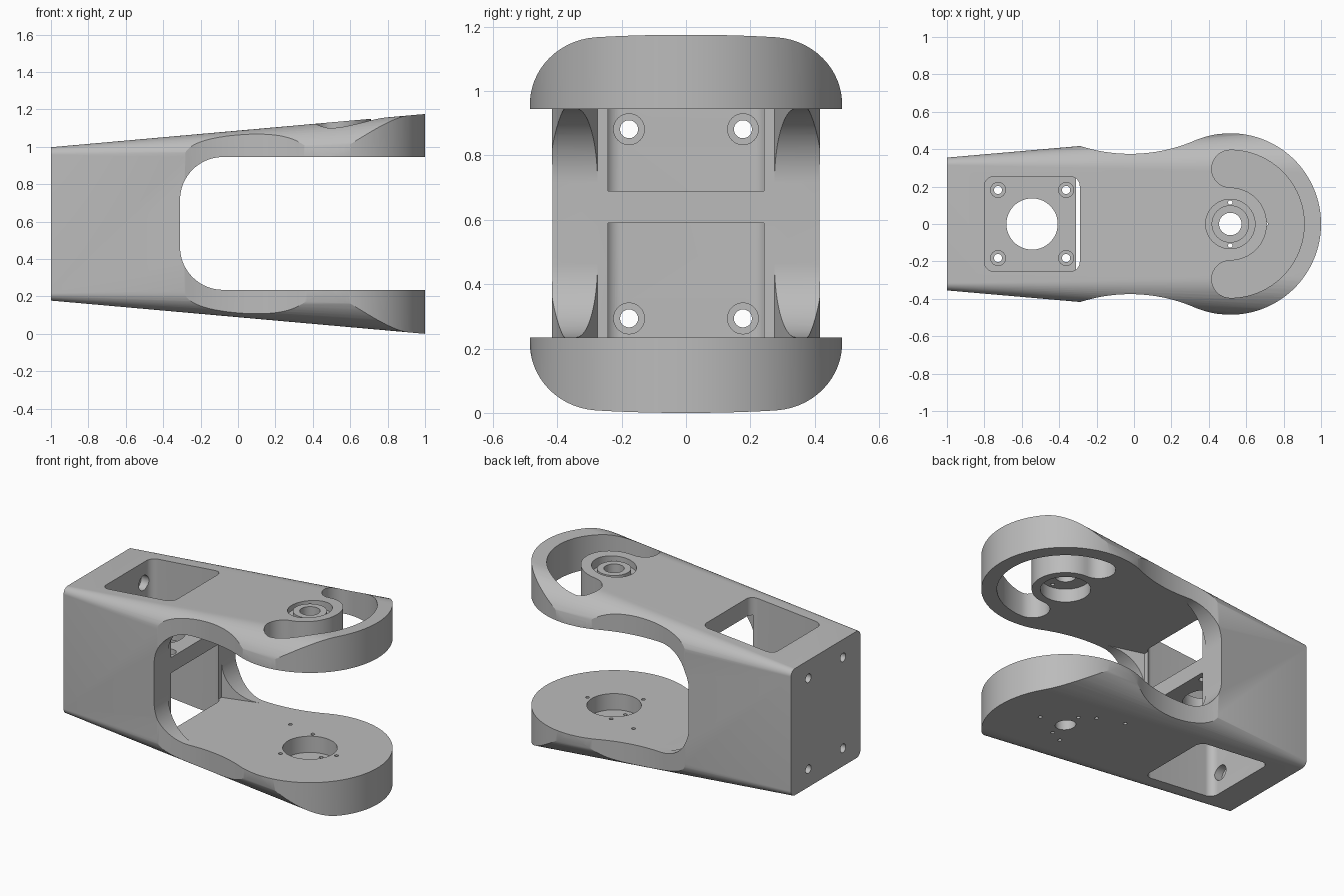
import bpy, bmesh
from math import cos, sin, radians, sqrt

cube = bpy.data.objects.get("Cube")
if cube:
    bpy.data.objects.remove(cube, do_unlink=True)

grey = bpy.data.materials.new("machined grey")
grey.use_nodes = True
GREY = (0.5, 0.5, 0.5, 1)
grey.diffuse_color = GREY
grey.node_tree.nodes["Principled BSDF"].inputs["Base Color"].default_value = GREY

MID = 0.5875             # mid height
PIVOT = 0.515            # x of the fork pivot
SLOT_LO, SLOT_HI, SLOT_X = 0.235, 0.945, -0.31


def arc(cx, cy, r, a0, a1, n=16):
    steps = [radians(a0 + (a1 - a0) * i / n) for i in range(n + 1)]
    return [(cx + r * cos(a), cy + r * sin(a)) for a in steps]


def rounded(x0, x1, y0, y1, r, n=12):
    return (arc(x1 - r, y1 - r, r, 0, 90, n) + arc(x0 + r, y1 - r, r, 90, 180, n)
            + arc(x0 + r, y0 + r, r, 180, 270, n) + arc(x1 - r, y0 + r, r, 270, 360, n))


def loft(name, ring_a, ring_b):
    """Solid between two matching rings of 3D points."""
    bm = bmesh.new()
    a = [bm.verts.new(p) for p in ring_a]
    b = [bm.verts.new(p) for p in ring_b]
    n = len(a)
    bm.faces.new(a)
    bm.faces.new(b[::-1])
    for i in range(n):
        j = (i + 1) % n
        bm.faces.new((a[i], b[i], b[j], a[j]))
    bmesh.ops.recalc_face_normals(bm, faces=bm.faces)
    mesh = bpy.data.meshes.new(name)
    bm.to_mesh(mesh)
    bm.free()
    mesh.materials.append(grey)
    ob = bpy.data.objects.new(name, mesh)
    bpy.context.collection.objects.link(ob)
    return ob


def prism(pts, lo, hi, axis="z"):
    """Extrude a 2D outline along an axis."""
    clean = []
    for p in pts:
        if not clean or abs(p[0] - clean[-1][0]) + abs(p[1] - clean[-1][1]) > 1e-5:
            clean.append(p)
    if abs(clean[0][0] - clean[-1][0]) + abs(clean[0][1] - clean[-1][1]) < 1e-5:
        clean.pop()
    place = {"z": lambda p, t: (p[0], p[1], t),
             "y": lambda p, t: (p[0], t, p[1]),
             "x": lambda p, t: (t, p[0], p[1])}[axis]
    return loft("cutter", [place(p, lo) for p in clean], [place(p, hi) for p in clean])


def combine(tool, operation="DIFFERENCE"):
    mod = body.modifiers.new("cut", "BOOLEAN")
    mod.operation = operation
    mod.solver = "EXACT"
    mod.object = tool
    bpy.context.view_layer.objects.active = body
    bpy.ops.object.modifier_apply(modifier=mod.name)
    bpy.data.objects.remove(tool, do_unlink=True)


def drill(u, v, r, lo, hi, axis="z", n=40):
    combine(prism(arc(u, v, r, 0, 360, n), lo, hi, axis))


# Tapered body, its rounded edges growing towards the fork
def section(x):
    t = x + 1
    w, h, r = 0.355 + 0.087 * t, 0.41 + 0.0888 * t, 0.04 + 0.105 * t
    return [(x, y, z + MID) for y, z in rounded(-w, w, -h, h, r, 16)]


body = loft("fork_bracket", section(-1), section(1.02))

# Waisted plan outline with a round fork end
neck_y, neck_r = 1.245, 0.87
half = [(-1.2, 0.7), (-0.305, 0.7)]
for i in range(25):
    x = -0.305 + (0.323 + 0.305) * i / 24
    half.append((x, neck_y - sqrt(neck_r ** 2 - (x + 0.02) ** 2)))
half += arc(PIVOT, 0, 0.485, 112, 0, 48)
combine(prism(half + [(x, -y) for x, y in reversed(half)], -0.2, 1.4), "INTERSECT")

# Fork gap with rounded inner corners
gap = rounded(SLOT_X, 2, SLOT_LO, SLOT_HI, 0.23, 20)
combine(prism(gap, -0.8, 0.8, "y"))

# Flared throat between the side walls
throat = [(SLOT_X, -0.275), (-0.08, -0.34), (0.1, -0.34),
          (0.1, 0.34), (-0.08, 0.34), (SLOT_X, 0.275)]
combine(prism(throat, SLOT_LO, SLOT_HI))

# Pockets above and below the mounting web
RIB_LO, RIB_HI = 0.59, 0.69
for lo, hi in ((-0.2, RIB_LO), (RIB_HI, 1.4)):
    combine(prism(rounded(-0.8, -0.29, -0.253, 0.253, 0.05), lo, hi))

# Web holes: large bore and four counterbored screw holes
drill(-0.545, 0, 0.137, 0.5, 0.8, n=64)
for sx in (-1, 1):
    for sy in (-1, 1):
        x, y = -0.545 + 0.182 * sx, 0.182 * sy
        drill(x, y, 0.022, 0.5, 0.8, n=24)
        drill(x, y, 0.04, 0.65, 0.8, n=32)

# End wall screw holes, counterbored from inside
for y in (-0.177, 0.177):
    for z in (MID - 0.294, MID + 0.294):
        drill(y, z, 0.028, -1.1, -0.7, "x", 24)
        drill(y, z, 0.048, -0.85, -0.7, "x", 32)

# Curved window through the upper arm
window = (arc(PIVOT, 0, 0.395, -90, 90, 48) + arc(PIVOT, 0.295, 0.1, 90, 270)
          + arc(PIVOT, 0, 0.195, 90, -90, 32) + arc(PIVOT, -0.295, 0.1, 90, 270))
combine(prism(window, 0.8, 1.4))

# Upper pivot: seat on both faces, raised collar, bore
drill(PIVOT, 0, 0.132, 1.085, 1.4, n=64)
drill(PIVOT, 0, 0.145, 0.8, 1.03, n=64)
combine(prism(arc(PIVOT, 0, 0.1, 0, 360, 48), 1.05, 1.12), "UNION")

# Lower pivot seat
drill(PIVOT, 0, 0.16, 0.13, 0.4, n=64)

# Bore and pin holes through both arms
for lo, hi in ((-0.2, 0.5), (0.8, 1.4)):
    drill(PIVOT, 0, 0.06, lo, hi)
    for y in (-0.115, 0.115):
        drill(PIVOT, y, 0.012, lo, hi, n=16)

# Small fixing holes around the lower seat
for a in (0, 120, 240):
    drill(PIVOT + 0.19 * cos(radians(a)), 0.19 * sin(radians(a)), 0.012, -0.2, 0.5, n=16)
drill(PIVOT - 0.28, 0.2, 0.012, -0.2, 0.5, n=16)

# Smooth curves, crisp edges
bpy.ops.object.select_all(action="DESELECT")
body.select_set(True)
bpy.context.view_layer.objects.active = body
bpy.ops.object.shade_smooth_by_angle(angle=radians(25))
